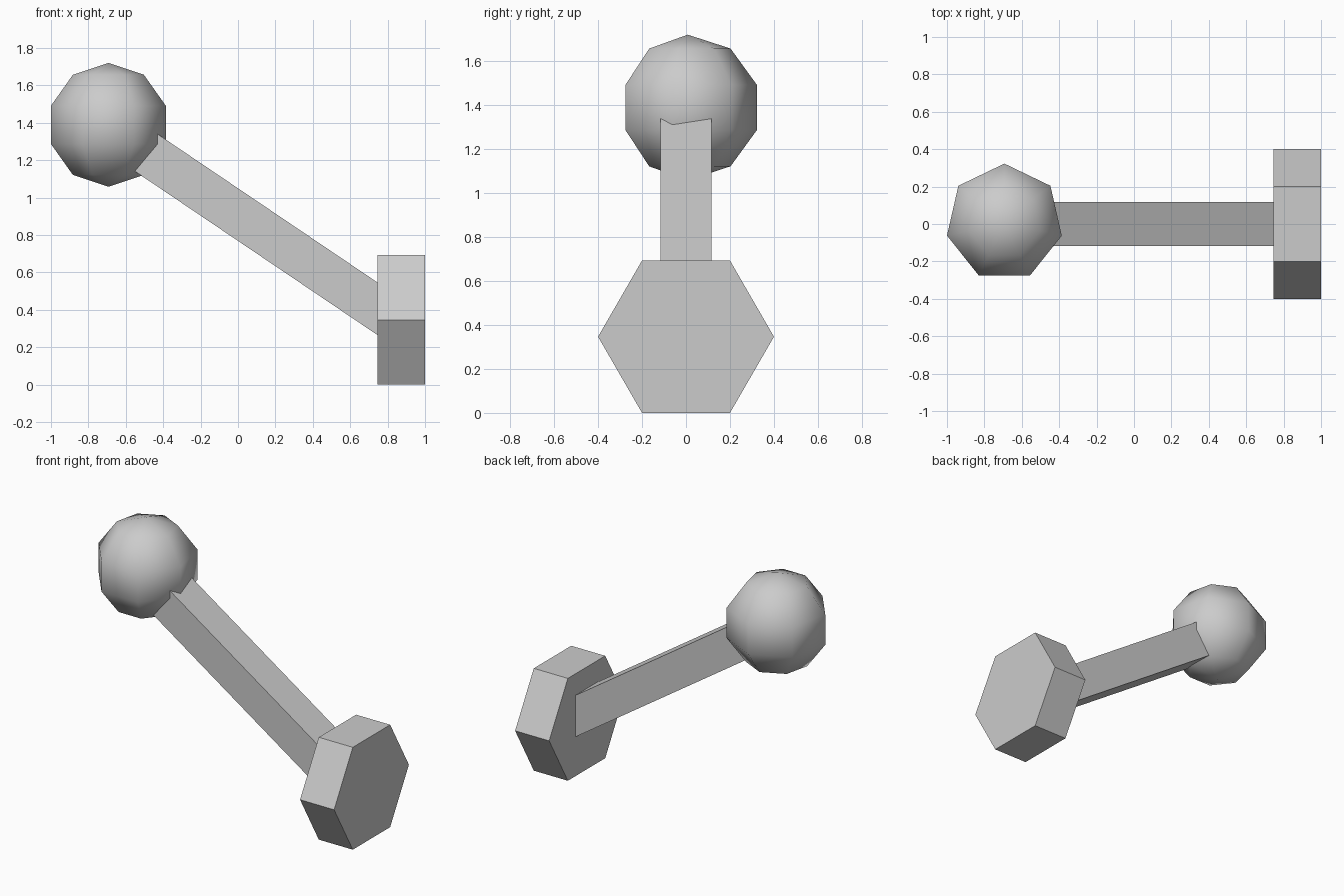
import bpy, bmesh
from math import pi, sin, cos, atan2, hypot
from mathutils import Matrix

if "Cube" in bpy.data.objects:
    bpy.data.objects.remove(bpy.data.objects["Cube"])


def make_object(name, bm, smooth=False):
    bmesh.ops.recalc_face_normals(bm, faces=bm.faces[:])
    for f in bm.faces:
        f.smooth = smooth
    mesh = bpy.data.meshes.new(name)
    bm.to_mesh(mesh)
    bm.free()
    obj = bpy.data.objects.new(name, mesh)
    bpy.context.collection.objects.link(obj)
    return obj


# Ball: seven segments, five rings, one meridian facing +y
SEG, RINGS, RADIUS = 7, 5, 0.331
bm = bmesh.new()
poles = [bm.verts.new((0, 0, s * RADIUS)) for s in (1, -1)]
rows = []
for i in range(1, RINGS):
    t = pi * i / RINGS
    rows.append([bm.verts.new((RADIUS * sin(t) * sin(2 * pi * j / SEG),
                               RADIUS * sin(t) * cos(2 * pi * j / SEG),
                               RADIUS * cos(t))) for j in range(SEG)])
for j in range(SEG):
    k = (j + 1) % SEG
    bm.faces.new((poles[0], rows[0][j], rows[0][k]))
    bm.faces.new((poles[1], rows[-1][k], rows[-1][j]))
    for a, b in zip(rows, rows[1:]):
        bm.faces.new((a[j], b[j], b[k], a[k]))
ball = make_object("ball", bm, smooth=True)
ball.location = (-0.693, 0.008, 1.389)

# Square bar running from inside the ball to inside the hexagonal foot
x0, z0, x1, z1 = -0.69, 1.375, 0.87, 0.322
bm = bmesh.new()
bmesh.ops.create_cube(bm, size=1, matrix=Matrix.Diagonal((hypot(x1 - x0, z1 - z0), 0.233, 0.233, 1)))
bar = make_object("bar", bm)
bar.location = ((x0 + x1) / 2, 0, (z0 + z1) / 2)
bar.rotation_euler = (0, atan2(z0 - z1, x1 - x0), 0)

# Hexagonal foot: a six-sided prism lying along x, points towards +-y
bm = bmesh.new()
hexagon = [bm.verts.new((0.745, 0.4 * cos(i * pi / 3), 0.3464 + 0.4 * sin(i * pi / 3))) for i in range(6)]
face = bm.faces.new(hexagon)
ext = bmesh.ops.extrude_face_region(bm, geom=[face], use_keep_orig=True)
bmesh.ops.translate(bm, vec=(0.255, 0, 0),
                    verts=[g for g in ext["geom"] if isinstance(g, bmesh.types.BMVert)])
make_object("hex_foot", bm)
